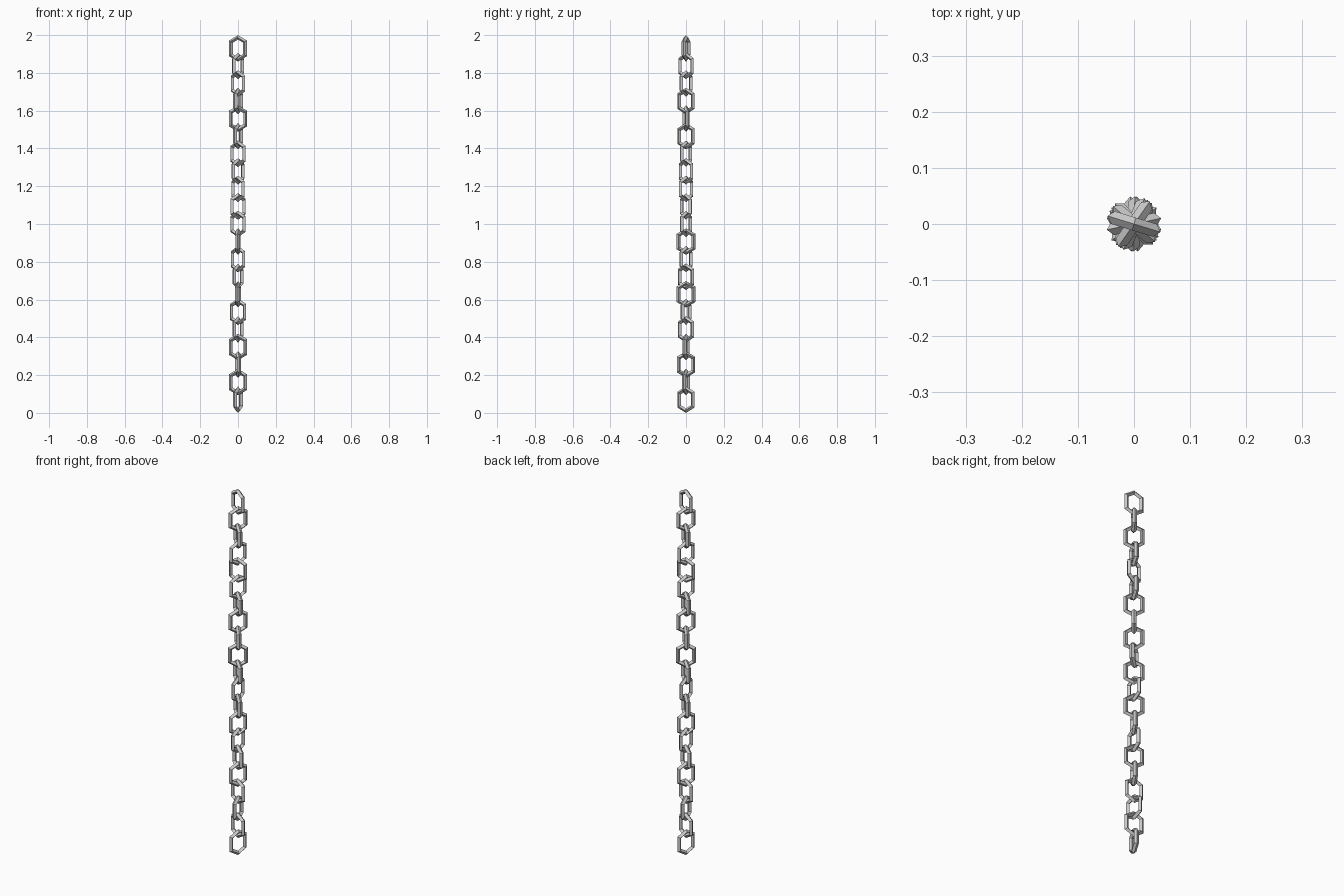
import bpy, bmesh
from math import sin, cos, pi, radians

if "Cube" in bpy.data.objects:
    bpy.data.objects.remove(bpy.data.objects["Cube"])

TUBE = 0.0118      # half thickness of the diamond section
RING = 0.0452      # hexagon radius to the tube centre
STRETCH = 0.013    # half of the extra straight length
HALF = RING + TUBE + STRETCH

# Twist of each link about z, bottom to top (degrees)
TWISTS = [67, -15, 98, -12, 60, -28, 84, 60, -40, 88, -36,
          36, -47, 50, -36, 67, 12, 68, -40, 55, -17]


def link_mesh():
    """Elongated hexagonal ring with a four-sided section."""
    bm = bmesh.new()
    ends = []
    for side in (1, -1):
        # half hexagon: side corner, apex, side corner
        for k in range(3):
            a = radians(30 + 60 * k) + (0 if side == 1 else pi)
            ring = []
            for m in range(4):
                b = m * pi / 2
                rad = RING + TUBE * cos(b)
                ring.append(bm.verts.new((rad * cos(a), TUBE * sin(b),
                                          rad * sin(a) + side * STRETCH)))
            ends.append(ring)
    n = len(ends)
    for i in range(n):
        p, q = ends[i], ends[(i + 1) % n]
        for m in range(4):
            bm.faces.new((p[m], p[(m + 1) % 4], q[(m + 1) % 4], q[m]))
    bmesh.ops.recalc_face_normals(bm, faces=bm.faces)
    me = bpy.data.meshes.new("chain_link")
    bm.to_mesh(me)
    bm.free()
    return me


# Chain of interlocking links
mesh = link_mesh()
pitch = (2 - 2 * HALF) / (len(TWISTS) - 1)
for i, t in enumerate(TWISTS):
    ob = bpy.data.objects.new(f"chain_link_{i + 1:02d}", mesh)
    ob.location = (0, 0, HALF + i * pitch)
    ob.rotation_euler = (0, 0, radians(t))
    bpy.context.collection.objects.link(ob)
